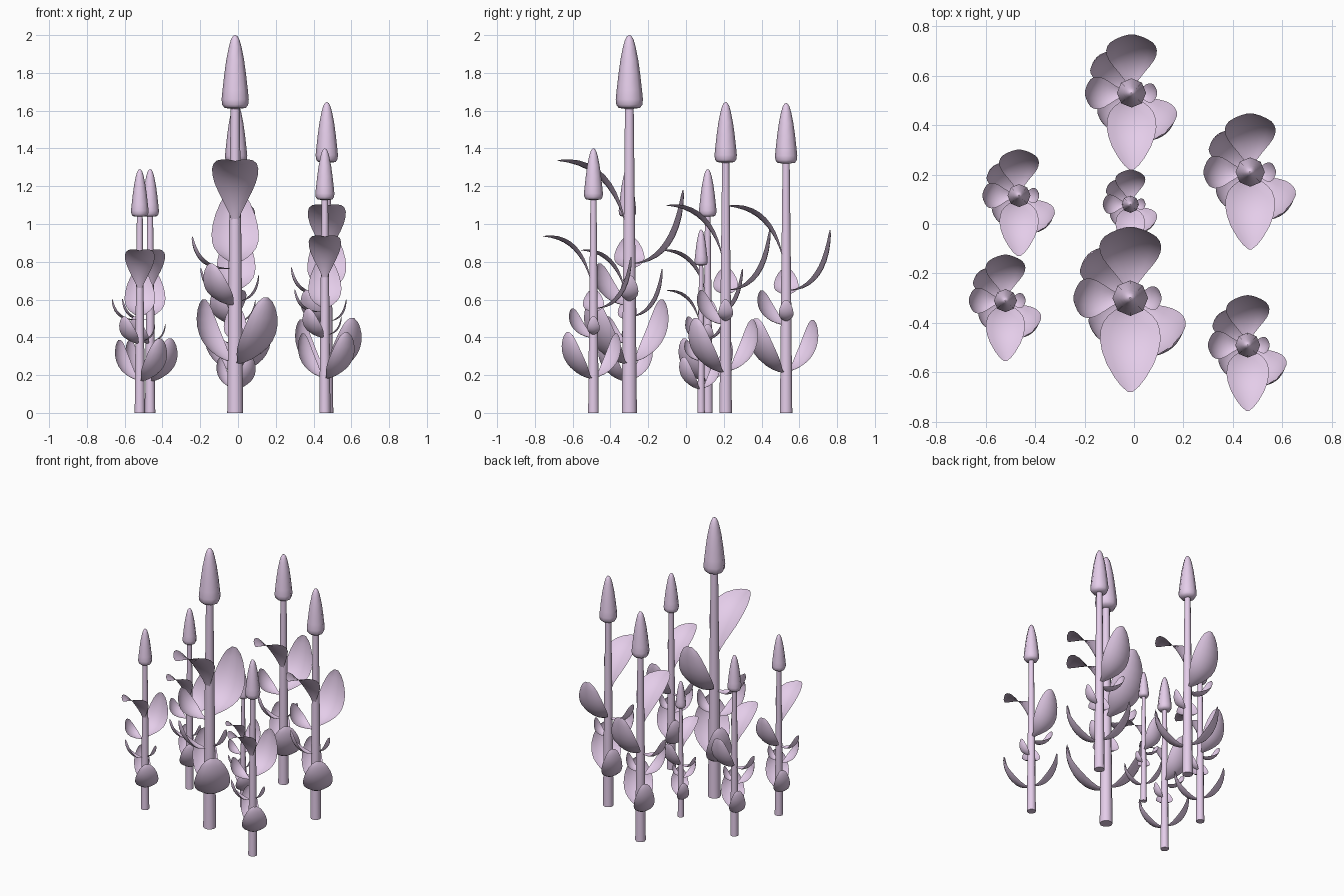
import bpy, bmesh, math
from mathutils import Vector

if "Cube" in bpy.data.objects:
    bpy.data.objects.remove(bpy.data.objects["Cube"])

mat = bpy.data.materials.new("lilac")
mat.diffuse_color = (0.78, 0.61, 0.82, 1)
mat.use_nodes = True
mat.node_tree.nodes["Principled BSDF"].inputs["Base Color"].default_value = mat.diffuse_color


def finish(name, bm):
    """Turn a bmesh into a smooth-shaded mesh."""
    me = bpy.data.meshes.new(name)
    for f in bm.faces:
        f.smooth = len(f.verts) <= 4
    bm.to_mesh(me)
    bm.free()
    me.materials.append(mat)
    return me


def lathe(name, profile, sides):
    """Round part from (radius, z) points, closed at both ends."""
    bm = bmesh.new()
    rings = [[bm.verts.new((r * math.cos(2 * math.pi * i / sides),
                            r * math.sin(2 * math.pi * i / sides), z))
              for i in range(sides)] for r, z in profile]
    for a, b in zip(rings, rings[1:]):
        for i in range(sides):
            j = (i + 1) % sides
            bm.faces.new((a[i], a[j], b[j], b[i]))
    bm.faces.new(rings[0][::-1])
    bm.faces.new(rings[-1])
    return finish(name, bm)


# Leaf half-outline: (position along the leaf, share of full width)
OUTLINE = [(0, .1), (.1, .27), (.2, .5), (.3, .72), (.4, .89), (.5, .98), (.6, 1),
           (.7, .93), (.8, .77), (.9, .5), (.96, .28), (1, .06)]


def leaf(name, angle, width, spine, tip=.65):
    """Cupped blade along a Bezier spine of (radius, z); a lower tip value is blunter."""
    p = [Vector(q) for q in spine]
    point = lambda t: (p[0] * (1 - t) ** 3 + p[1] * 3 * t * (1 - t) ** 2
                       + p[2] * 3 * t * t * (1 - t) + p[3] * t ** 3)
    a = math.radians(angle)
    out = Vector((math.cos(a), math.sin(a), 0))
    side = Vector((-math.sin(a), math.cos(a), 0))
    up = Vector((0, 0, 1))
    bm = bmesh.new()
    rows = []
    for t, w in OUTLINE:
        if t > .6:
            w = w ** tip
        c = point(t)
        d = (point(min(t + .01, 1)) - point(max(t - .01, 0))).normalized()
        normal = up * d.x - out * d.y
        row = []
        for k in range(-3, 4):
            u = k / 3
            co = (out * c.x + up * c.y + side * (u * w * width / 2)
                  + normal * (width * .14 * w * (u * u - .4)))
            row.append(bm.verts.new(co))
        rows.append(row)
    for r, s in zip(rows, rows[1:]):
        for i in range(6):
            bm.faces.new((r[i], s[i], s[i + 1], r[i + 1]))
    return finish(name, bm)


parts = [
    # Tapered stem and pointed flower bud
    lathe("stem", [(.042, 0), (.034, .8), (.024, 1.63)], 10),
    lathe("bud", [(.025, 1.61), (.057, 1.615), (.069, 1.632), (.072, 1.66), (.067, 1.71),
                  (.058, 1.79), (.047, 1.87), (.033, 1.94), (.023, 1.975), (.013, 1.993),
                  (.003, 2.0)], 8),
    # Lower pair of leaves
    leaf("lower_front_leaf", -50, .235, [(.02, .26), (.13, .27), (.27, .42), (.255, .61)]),
    leaf("lower_back_leaf", 134, .165, [(.02, .27), (.13, .28), (.255, .42), (.24, .60)]),
    # Small middle leaves
    leaf("middle_leaf", -129, .17, [(.02, .57), (.10, .575), (.20, .65), (.205, .79)]),
    leaf("small_right_leaf", 0, .095, [(.02, .59), (.07, .60), (.12, .63), (.125, .73)]),
    leaf("left_leaf", 180, .16, [(.02, .765), (.14, .755), (.215, .81), (.228, .935)]),
    # Large upper leaves: back one curls up, front one arches over
    leaf("upper_back_leaf", 90, .25, [(.02, .79), (.17, .80), (.27, .93), (.285, 1.18)]),
    leaf("top_front_leaf", -90, .245, [(.02, 1.0), (.07, 1.2), (.18, 1.34), (.38, 1.335)], .95),
]

# Seven plants: x, y, scale
plants = [(-.015, -.30, 1), (-.01, .53, .82), (.47, .21, .8225), (.46, -.49, .70),
          (-.465, .115, .645), (-.52, -.31, .645), (-.015, .08, .485)]
for n, (x, y, s) in enumerate(plants, 1):
    for me in parts:
        ob = bpy.data.objects.new(f"plant_{n}_{me.name}", me)
        ob.location = (x, y, 0)
        ob.scale = (s, s, s)
        bpy.context.collection.objects.link(ob)
